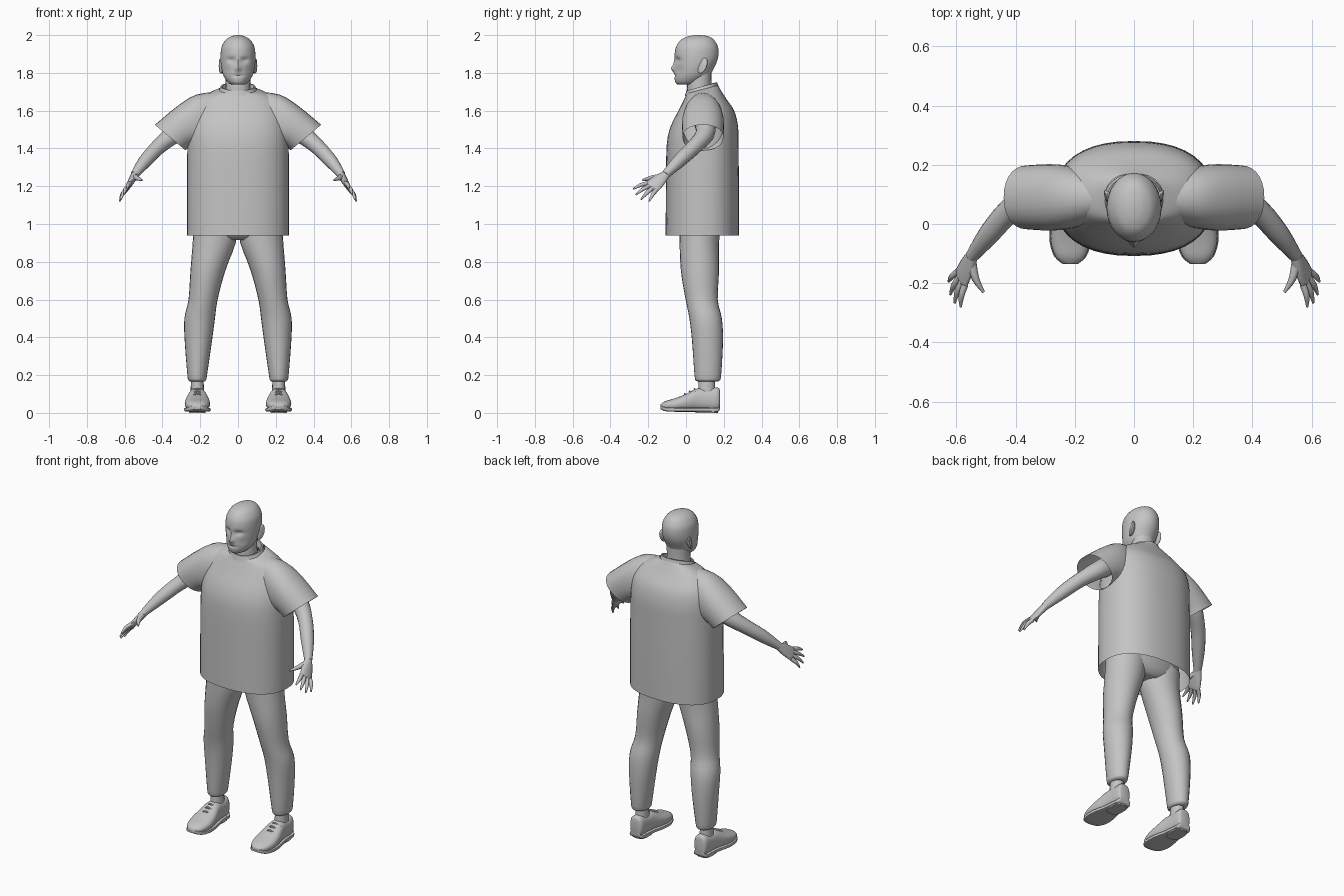
import bpy, bmesh, math
from mathutils import Vector as V

cube = bpy.data.objects.get("Cube")
if cube:
    bpy.data.objects.remove(cube, do_unlink=True)

grey = bpy.data.materials.new("plain grey")
grey.use_nodes = True
grey.diffuse_color = (0.55, 0.55, 0.55, 1)
grey.node_tree.nodes["Principled BSDF"].inputs["Base Color"].default_value = grey.diffuse_color


def spline(a, b, c, d, t):
    """Catmull-Rom blend between b and c."""
    return 0.5 * (2 * b + (c - a) * t + (2 * a - 5 * b + 4 * c - d) * t**2
                  + (3 * b - a - 3 * c + d) * t**3)


def refine(rings, steps):
    out = []
    last = len(rings) - 1
    for i in range(last):
        near = [rings[max(0, min(last, i + k))] for k in (-1, 0, 1, 2)]
        for s in range(steps):
            out.append([spline(*vals, s / steps) for vals in zip(*near)])
    return out + [rings[-1]]


def loft(name, rings, sides=20, steps=3, power=2.0, caps=(True, True), side=1, shape=None):
    """Skin rings given as (centre, half axis, half axis)."""
    bm = bmesh.new()
    loops = []
    for c, u, v in refine(rings, steps):
        loop = []
        for k in range(sides):
            a = math.tau * k / sides
            ca, sa = math.cos(a), math.sin(a)
            p = (c + u * math.copysign(abs(ca) ** (2 / power), ca)
                 + v * math.copysign(abs(sa) ** (2 / power), sa))
            if shape:
                shape(p)
            loop.append(bm.verts.new((p.x * side, p.y, p.z)))
        loops.append(loop)
    for a, b in zip(loops, loops[1:]):
        for k in range(sides):
            n = (k + 1) % sides
            bm.faces.new((a[k], a[n], b[n], b[k]))
    for wanted, loop in zip(caps, (loops[0], loops[-1])):
        if wanted:
            bm.faces.new(loop)
    bmesh.ops.recalc_face_normals(bm, faces=bm.faces)
    mesh = bpy.data.meshes.new(name)
    bm.to_mesh(mesh)
    bm.free()
    mesh.materials.append(grey)
    obj = bpy.data.objects.new(name, mesh)
    bpy.context.collection.objects.link(obj)
    bpy.ops.object.select_all(action="DESELECT")
    obj.select_set(True)
    bpy.context.view_layer.objects.active = obj
    bpy.ops.object.shade_smooth_by_angle(angle=math.radians(50))
    return obj


def slab(z, x0, x1, y0, y1, tilt=0.0):
    """Level ring from its extents; tilt raises the back."""
    return (V(((x0 + x1) / 2, (y0 + y1) / 2, z)), V(((x1 - x0) / 2, 0, 0)),
            V((0, (y1 - y0) / 2, tilt)))


def even(z, half, y0, y1, tilt=0.0):
    return slab(z, -half, half, y0, y1, tilt)


def tube(name, points, side=1, sides=12, steps=3):
    """Round limb through (position, radius) points."""
    pos = [V(p) for p, r in points]
    rings = []
    for i, (p, r) in enumerate(points):
        d = (pos[min(i + 1, len(pos) - 1)] - pos[max(i - 1, 0)]).normalized()
        u = d.cross(V((0.3, 0.2, 1))).normalized()
        rings.append((pos[i], u * r, d.cross(u) * r))
    return loft(name, rings, sides, steps, side=side)


# Head with sockets, nose and mouth pressed into the front
def face(p):
    def bump(x, z, w, h):
        return math.exp(-((abs(p.x) - x) / w) ** 2 - ((p.z - z) / h) ** 2)
    if p.y < 0.03:
        p.y += 0.013 * bump(0.036, 1.868, 0.02, 0.014)
        p.y -= 0.018 * bump(0, 1.822, 0.014, 0.016) + 0.008 * bump(0, 1.85, 0.01, 0.025)
        p.y += 0.006 * bump(0, 1.785, 0.03, 0.006)
        p.y += 0.006 * bump(0.06, 1.81, 0.02, 0.03)


loft("head", [even(1.738, 0.035, -0.045, 0.05), even(1.752, 0.055, -0.057, 0.085),
              even(1.785, 0.077, -0.062, 0.125), even(1.82, 0.087, -0.06, 0.145),
              even(1.86, 0.092, -0.058, 0.164), even(1.90, 0.092, -0.06, 0.172),
              even(1.94, 0.086, -0.052, 0.168), even(1.975, 0.065, -0.027, 0.148),
              even(1.993, 0.037, 0.01, 0.12), even(2.0, 0.01, 0.05, 0.08)],
     sides=56, steps=6, shape=face)
loft("neck", [even(1.66, 0.075, 0.01, 0.15), even(1.72, 0.066, 0.005, 0.135),
              even(1.80, 0.066, 0.015, 0.135)])

# Shirt body, open at the hem, and its neckband
loft("shirt_body", [even(0.94, 0.27, -0.108, 0.28), even(1.2, 0.27, -0.106, 0.28),
                    even(1.42, 0.268, -0.102, 0.278), even(1.52, 0.262, -0.08, 0.275),
                    even(1.60, 0.245, -0.04, 0.255), even(1.66, 0.205, -0.01, 0.215),
                    even(1.695, 0.15, 0.0, 0.185, 0.012), even(1.712, 0.098, 0.0, 0.17, 0.022)],
     sides=40, power=2.35, caps=(False, False))
loft("neckband", [even(1.70, 0.102, -0.006, 0.172, 0.022), even(1.728, 0.092, 0.002, 0.165, 0.022),
                  even(1.728, 0.084, 0.01, 0.157, 0.022), even(1.69, 0.08, 0.015, 0.15, 0.02)],
     sides=28, steps=1, caps=(False, False))

# Trouser seat hidden inside the shirt
loft("trouser_seat", [even(0.915, 0.09, 0.01, 0.15), even(0.95, 0.22, -0.03, 0.18),
                      even(1.05, 0.23, -0.04, 0.21), even(1.15, 0.22, -0.03, 0.2)], sides=28)


def sleeve_ring(tx, tz, bx, bz, depth):
    top, low = V((tx, 0.09, tz)), V((bx, 0.09, bz))
    return (top + low) / 2, (top - low) / 2, V((0, depth, 0))


def shoe_ring(y, half, z0, z1):
    return V((0.215, y, (z0 + z1) / 2)), V((half, 0, 0)), V((0, 0, (z1 - z0) / 2))


shoe = [(0.18, 0.025, 0.03, 0.115), (0.168, 0.04, 0.012, 0.135), (0.11, 0.044, 0.012, 0.13),
        (0.06, 0.05, 0.012, 0.13), (0.0, 0.064, 0.012, 0.1), (-0.06, 0.066, 0.012, 0.077),
        (-0.11, 0.05, 0.015, 0.062), (-0.135, 0.022, 0.025, 0.045)]

for label, s in (("left", 1), ("right", -1)):
    # Sleeve, open at the cuff
    loft(label + "_sleeve", [sleeve_ring(0.1, 1.70, 0.1, 1.42, 0.08),
                             sleeve_ring(0.22, 1.685, 0.2, 1.41, 0.105),
                             sleeve_ring(0.32, 1.625, 0.25, 1.41, 0.112),
                             sleeve_ring(0.44, 1.525, 0.278, 1.39, 0.108)],
         sides=28, caps=(False, False), side=s, power=2.2)

    # Arm, palm and fingers
    tube(label + "_arm", [((0.24, 0.1, 1.55), 0.06), ((0.34, 0.1, 1.475), 0.05),
                          ((0.42, 0.045, 1.41), 0.041), ((0.49, -0.035, 1.335), 0.036),
                          ((0.548, -0.11, 1.26), 0.022)], s, 16)
    spread = V((0.35, 0.75, -0.57)).normalized()
    wrist, knuckle = V((0.545, -0.105, 1.263)), V((0.582, -0.182, 1.197))
    flat = spread.cross(knuckle - wrist).normalized()
    loft(label + "_palm", [(wrist, spread * 0.022, flat * 0.02),
                           (wrist.lerp(knuckle, 0.5), spread * 0.037, flat * 0.018),
                           (knuckle, spread * 0.043, flat * 0.013),
                           (wrist.lerp(knuckle, 1.1), spread * 0.036, flat * 0.007)], 16, side=s)
    tips = [(0.585, -0.28, 1.185), (0.605, -0.266, 1.155),
            (0.62, -0.238, 1.13), (0.626, -0.195, 1.12)]
    for i, tip in enumerate(tips):
        root = knuckle + spread * (0.021 * i - 0.032)
        middle = root.lerp(V(tip), 0.5) + V((0.005, 0, 0.005))
        tube(f"{label}_finger_{i + 1}", [(root, 0.012), (middle, 0.0105), (tip, 0.004)], s, 8)
    tube(label + "_thumb", [((0.55, -0.125, 1.25), 0.018), ((0.535, -0.185, 1.243), 0.013),
                            ((0.508, -0.23, 1.232), 0.005)], s, 8)

    # Trouser leg with a tucked hem, and ankle
    loft(label + "_trouser_leg", [slab(0.165, 0.18, 0.25, 0.065, 0.165),
                                  slab(0.172, 0.17, 0.262, 0.052, 0.178),
                                  slab(0.2, 0.164, 0.268, 0.045, 0.186),
                                  slab(0.38, 0.138, 0.282, 0.032, 0.196),
                                  slab(0.5, 0.122, 0.284, 0.018, 0.19),
                                  slab(0.6, 0.108, 0.262, -0.002, 0.168),
                                  slab(0.75, 0.068, 0.252, -0.027, 0.175),
                                  slab(0.9, 0.012, 0.24, -0.034, 0.175),
                                  slab(1.0, 0.0, 0.235, -0.035, 0.185)], 24, side=s)
    loft(label + "_ankle", [slab(0.09, 0.178, 0.252, 0.062, 0.158),
                            slab(0.2, 0.184, 0.248, 0.07, 0.15)], 16, side=s)

    # Shoe upper, sole, heel, laces
    loft(label + "_shoe", [shoe_ring(*r) for r in shoe], 24, side=s, power=2.5)
    loft(label + "_sole", [shoe_ring(y, h + 0.004, z - 0.006, z + 0.016) for y, h, z, t in shoe],
         16, side=s, power=5)
    loft(label + "_heel", [slab(0, 0.172, 0.258, 0.05, 0.168), slab(0.025, 0.17, 0.26, 0.045, 0.175)],
         20, 1, power=3, side=s)
    for i in range(3):
        y, z = 0.045 - 0.026 * i, 0.122 - 0.012 * i
        tube(f"{label}_lace_{i + 1}", [((0.18, y + 0.006, z - 0.012), 0.005), ((0.215, y, z + 0.004), 0.005),
                                      ((0.25, y + 0.006, z - 0.012), 0.005)], s, 6)

    # Ear
    ear = V((0.088, 0.085, 1.838))
    lean = V((0, 0.012, 0.042))
    loft(label + "_ear", [(ear - V((0.01, 0, 0)), lean * 0.8, V((0, 0.016, 0))),
                          (ear + V((0.002, 0.003, 0)), lean, V((0.006, 0.023, 0))),
                          (ear + V((0.009, 0.008, 0)), lean * 0.8, V((0.005, 0.016, 0)))], 16, side=s)
